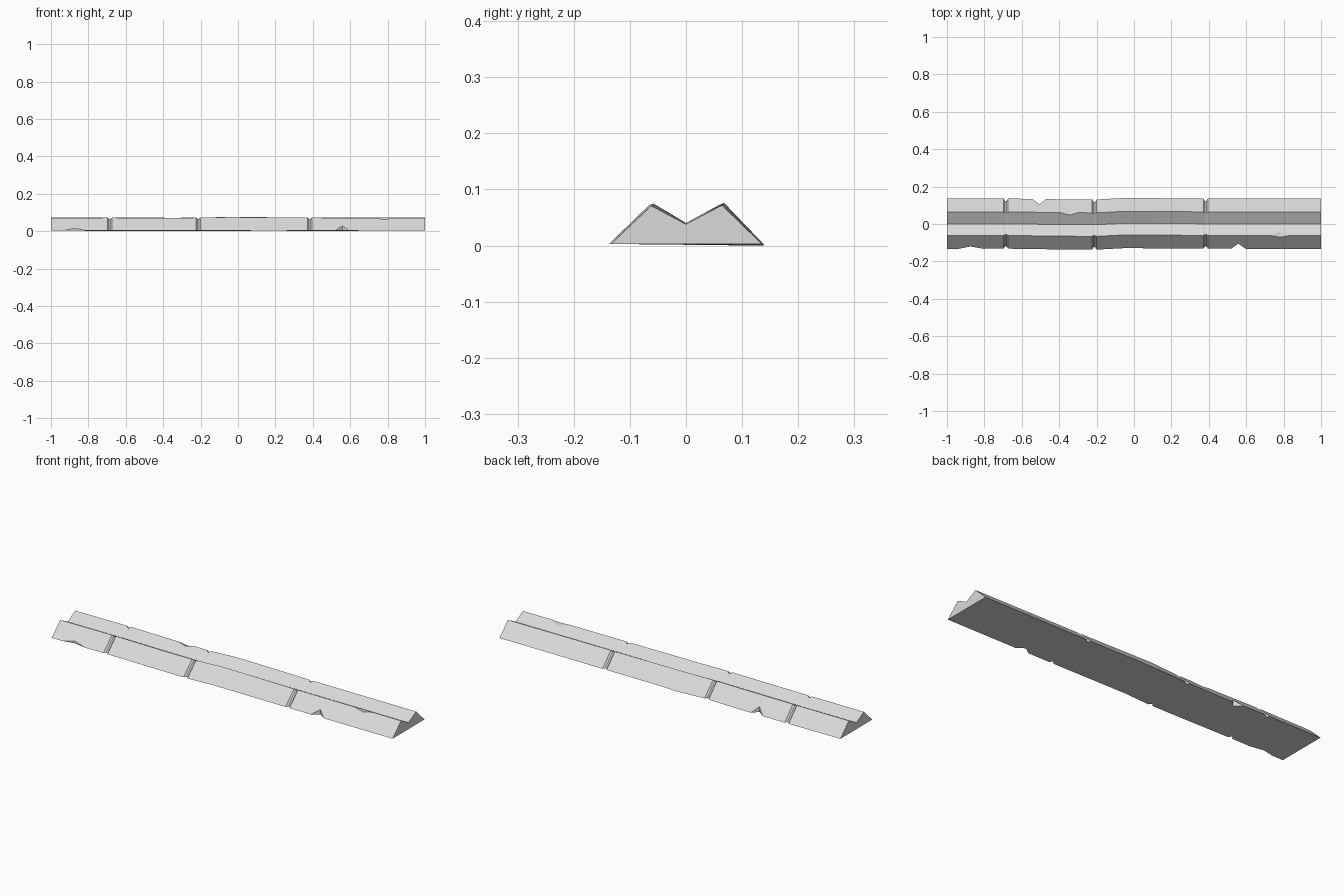
import bpy
import bmesh

cube = bpy.data.objects.get("Cube")
if cube:
    bpy.data.objects.remove(cube, do_unlink=True)

stone = bpy.data.materials.new("pale_grey_stone")
stone.use_nodes = True
COLOUR = (0.7, 0.7, 0.7, 1)
stone.diffuse_color = COLOUR
stone.node_tree.nodes["Principled BSDF"].inputs["Base Color"].default_value = COLOUR


def make_object(name, bm):
    bmesh.ops.recalc_face_normals(bm, faces=bm.faces)
    mesh = bpy.data.meshes.new(name)
    bm.to_mesh(mesh)
    bm.free()
    mesh.materials.append(stone)
    obj = bpy.data.objects.new(name, mesh)
    bpy.context.scene.collection.objects.link(obj)
    return obj


def section(x, shift, lift, foot, groove):
    """Twin-ridged cross-section; groove pulls the outer slopes inwards."""
    g = groove
    return [(x, shift - 0.133 + g, 0.003),
            (x, shift - 0.062 + g * 0.4, 0.071 + lift - g * 0.5),
            (x, shift, 0.038),
            (x, shift + 0.064 - g * 0.4, 0.072 + lift - g * 0.5),
            (x, shift + 0.135 - g, foot)]


# Stations along the length: x, sideways drift, ridge lift, back foot height
stations = [(-1, 0, 0, 0.003), (-0.4, -0.003, 0, 0), (-0.05, 0.004, 0.004, 0),
            (0.1, 0.003, 0.003, 0.003), (1, 0, 0, 0.003)]
rows = [section(*s, 0) for s in stations]

# Narrow joints between the blocks
for x, shift in ((-0.685, 0.001), (-0.212, -0.004), (0.383, 0.001)):
    for dx, groove in ((-0.012, 0), (-0.004, 0.013), (0.004, 0.013), (0.012, 0)):
        rows.append(section(x + dx, shift, 0.001, 0.002, groove))
rows.sort(key=lambda r: r[0][0])

# Loft the strip
bm = bmesh.new()
rings = [[bm.verts.new(p) for p in row] for row in rows]
for a, b in zip(rings, rings[1:]):
    for i in range(5):
        j = (i + 1) % 5
        bm.faces.new((a[i], a[j], b[j], b[i]))
bm.faces.new(rings[0])
bm.faces.new(rings[-1])
strip = make_object("ridged_stone_strip", bm)


def chip(points):
    """Cut away the convex hull of the points."""
    bm = bmesh.new()
    for p in points:
        bm.verts.new(p)
    bmesh.ops.convex_hull(bm, input=bm.verts)
    cutter = make_object("chip_cutter", bm)
    cutter.hide_render = True
    mod = strip.modifiers.new("chip", "BOOLEAN")
    mod.operation = "DIFFERENCE"
    mod.solver = "EXACT"
    mod.object = cutter
    bpy.context.view_layer.objects.active = strip
    bpy.ops.object.modifier_apply(modifier=mod.name)
    bpy.data.objects.remove(cutter, do_unlink=True)


def edge_chip(x0, x1, x2, side, depth):
    """Notch in a bottom edge, with upright walls."""
    pts = []
    for z in (-0.05, 0.1):
        pts += [(x0, side * 0.135, z), (x1, side * (0.135 - depth), z),
                (x2, side * 0.135, z), (x0, side * 0.2, z), (x2, side * 0.2, z)]
    chip(pts)


def ridge_chip(x0, x1, x2, inner, outer):
    """Shallow V cut across a ridge, its floor running from inner to outer."""
    pts = []
    for y, z in (inner, outer):
        pts += [(x1, y, z), (x0, y, z + 0.014), (x2, y, z + 0.014),
                (x0, y, 0.15), (x2, y, 0.15)]
    chip(pts)


edge_chip(-0.95, -0.875, -0.79, -1, 0.015)
edge_chip(0.515, 0.558, 0.6, -1, 0.03)
edge_chip(-0.545, -0.505, -0.47, 1, 0.031)
ridge_chip(0.71, 0.78, 0.86, (-0.025, 0.058), (-0.1, 0.066))
ridge_chip(-0.41, -0.345, -0.29, (0.03, 0.072), (0.1, 0.048))
